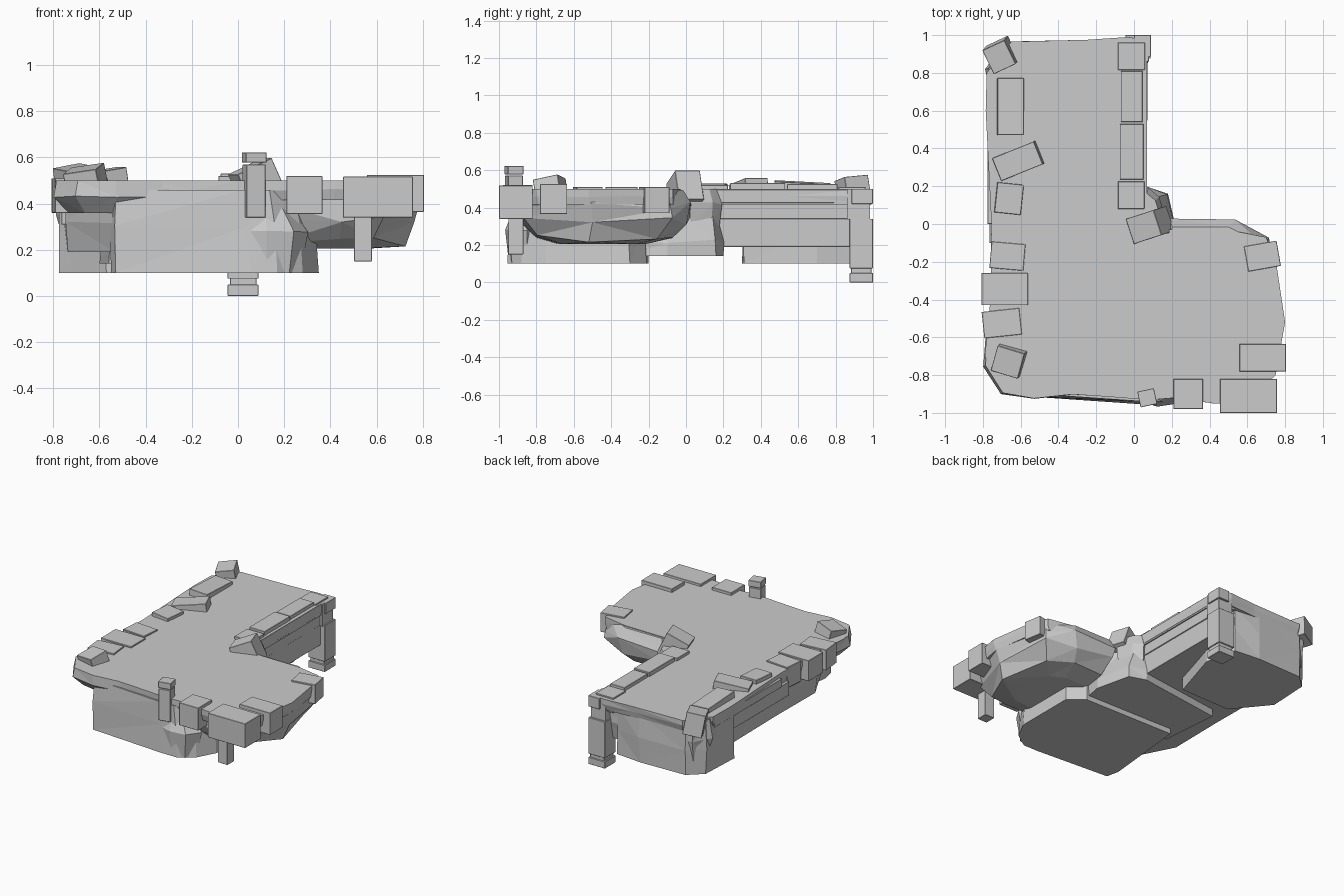
import bpy, bmesh, random
from math import radians
from mathutils import Matrix, Vector, Euler

random.seed(4)


def finish(bm, name):
    bmesh.ops.recalc_face_normals(bm, faces=bm.faces[:])
    me = bpy.data.meshes.new(name)
    bm.to_mesh(me)
    bm.free()
    ob = bpy.data.objects.new(name, me)
    bpy.context.collection.objects.link(ob)
    return ob


def rock(name, outline, levels, jitter=0.015):
    """Faceted loft: levels are (z, scale, centre x, centre y); first and last stay flat."""
    bm = bmesh.new()
    rings = []
    for k, (z, s, cx, cy) in enumerate(levels):
        inner = 0 < k < len(levels) - 1
        j = jitter if inner else 0
        rings.append([bm.verts.new((cx + (x - cx) * s + random.uniform(-j, j),
                                    cy + (y - cy) * s + random.uniform(-j, j),
                                    z + random.uniform(-j, j))) for x, y in outline])
    n = len(outline)
    for a, b in zip(rings, rings[1:]):
        for i in range(n):
            bm.faces.new((a[i], a[(i + 1) % n], b[(i + 1) % n], b[i]))
    sides = bm.faces[:]
    bm.faces.new(rings[0])
    bm.faces.new(rings[-1])
    if jitter:
        bmesh.ops.triangulate(bm, faces=sides)
    return finish(bm, name)


def block(name, x, y, z, size, rot=(0, 0, 0), bevel=0.002):
    """Cut stone centred at x, y, z with slightly worn edges."""
    bm = bmesh.new()
    m = (Matrix.Translation((x, y, z)) @ Euler([radians(r) for r in rot]).to_matrix().to_4x4()
         @ Matrix.Diagonal(Vector((*size, 1))))
    bmesh.ops.create_cube(bm, size=1, matrix=m)
    bmesh.ops.bevel(bm, geom=bm.edges[:], offset=bevel, segments=1, affect='EDGES')
    return finish(bm, name)


def span(name, x0, x1, y0, y1, z0, z1):
    """Upright block given by its limits."""
    return block(name, (x0 + x1) / 2, (y0 + y1) / 2, (z0 + z1) / 2,
                 (x1 - x0, y1 - y0, z1 - z0))


# L-shaped walking surface
top = [(-.78, .80), (-.785, .6), (-.755, 0), (-.76, -.4), (-.79, -.7), (-.70, -.88),
       (-.53, -.90), (-.35, -.90), (-.2, -.91), (0, -.925), (.1, -.93), (.22, -.92),
       (.42, -.95), (.6, -.95), (.75, -.8), (.8, -.52), (.755, -.22), (.70, -.07),
       (.52, -.035), (.18, -.03), (.07, .1), (.07, .97), (-.03, .99), (-.25, .975), (-.65, .965)]
rock("platform_slab", top, [(.5, 1, 0, 0), (.46, .998, 0, 0), (.415, .985, 0, 0)], .004)

# Main core running front to back
core = [(-.755, .78), (-.745, 0), (-.75, -.45), (-.54, -.86), (.05, -.91), (.2, -.75),
        (.2, -.1), (.05, .15), (.04, .93), (-.3, .94), (-.64, .94)]
rock("core_rock", core, [(.45, 1, -.3, 0), (.32, 1, -.3, 0), (.19, .97, -.3, 0)], .006)

# Foundation at the front
front = [(-.49, -.2), (-.55, -.82), (-.53, -.915), (.05, -.955), (.17, -.955),
         (.28, -.88), (.35, -.75), (.35, -.3), (.24, -.21)]
rock("front_foundation", front, [(.46, .95, -.5, -.6), (.3, .98, -.5, -.6),
                                 (.1, 1, -.3, -.5)], .006)
bulge = [(0, -.93), (.12, -.97), (.24, -.95), (.3, -.85), (.2, -.75), (.04, -.8)]
rock("front_bulge", bulge, [(.38, .6, .12, -.86), (.28, 1, .15, -.9), (.1, .8, .15, -.85)], .004)

# Lower middle step
middle = [(-.60, .11), (-.56, -.33), (.2, -.33), (.24, -.1), (.18, .16), (.06, .2)]
rock("middle_foundation", middle, [(.42, .85, -.4, 0), (.22, 1, -.4, 0), (.14, 1, -.4, 0)], .01)

# Foundation at the back
back = [(-.57, .3), (-.775, .55), (-.76, .86), (-.66, .95), (-.3, .96), (-.1, .94),
        (-.05, .7), (-.17, .31)]
rock("back_foundation", back, [(.45, 1, -.4, .6), (.28, 1.01, -.4, .6), (.1, 1, -.4, .6)], .008)

# Bulging rock beneath the side wing
wing = [(.12, -.86), (.45, -.9), (.66, -.88), (.79, -.5), (.72, -.08), (.52, .02),
        (.2, .02), (.1, -.3)]
rock("wing_rock", wing, [(.495, .93, .25, -.5), (.41, 1, .3, -.4), (.33, .97, .3, -.45),
                         (.235, .82, .32, -.5), (.205, .5, .32, -.45)], .02)

# Broken corner rocks
rock("back_left_rock", [(-.78, .82), (-.75, .66), (-.6, .85), (-.62, .96), (-.72, .95)],
     [(.49, .85, -.7, .86), (.36, 1, -.7, .86), (.2, .7, -.66, .84)])
rock("front_left_rock", [(-.785, -.6), (-.795, -.75), (-.7, -.90), (-.53, -.93), (-.25, -.9), (-.5, -.7)],
     [(.5, .97, -.5, -.7), (.43, 1, -.6, -.7), (.36, .75, -.55, -.65)], .006)
rock("inner_corner_rock", [(.04, .02), (.17, .02), (.13, .14), (.07, .19), (.03, .17)],
     [(.5, .75, .06, .08), (.42, 1, .06, .08), (.3, .9, .06, .08)], .006)

# Loose edge stones on the left: x, y, z, size, rotation
left = [(-.705, .895, .48, (.13, .14, .16), (5, -10, 25)),
        (-.655, .62, .485, (.14, .30, .1), (-3, 3, 0)),
        (-.61, .335, .49, (.24, .13, .1), (0, -9, 22)),
        (-.665, .135, .45, (.14, .16, .15), (0, 3, -6)),
        (-.67, -.17, .435, (.18, .14, .15), (0, 0, -5)),
        (-.685, -.345, .435, (.245, .17, .15), (0, 0, 0)),
        (-.70, -.525, .435, (.20, .14, .15), (0, 0, 6)),
        (-.655, -.72, .48, (.15, .14, .15), (12, -8, -17))]
for i, (x, y, z, size, rot) in enumerate(left):
    block(f"left_edge_stone_{i + 1}", x, y, z, size, rot)

# Stones around the wing and inner corner
span("front_stone_small", .21, .365, -.98, -.82, .355, .52)
span("front_stone_large", .455, .757, -1, -.82, .34, .517)
span("right_stone_front", .558, .805, -.78, -.635, .365, .525)
block("right_stone_back", .68, -.17, .44, (.175, .135, .14), (0, 0, 10))
block("inner_corner_stone", .085, -.005, .485, (.17, .14, .17), (0, -25, 18))

# Front post with cap, and hanging post
block("front_post", .07, -.92, .455, (.085, .08, .23), (0, 0, 12))
block("front_post_cap", .07, -.92, .60, (.09, .085, .045), (0, 0, 12))
span("hanging_post", .503, .58, -.95, -.87, .15, .345)

# Rail stones on the arm
for i, (x0, x1, y0, y1, z1) in enumerate([(-.085, .057, .815, .96, .51), (-.07, .045, .54, .81, .525),
                                          (-.075, .05, .235, .53, .53), (-.085, .055, .08, .225, .52)]):
    span(f"arm_rail_stone_{i + 1}", x0, x1, y0, y1, .4, z1)

# Stepped courses along both long walls
span("arm_beam_upper", -.02, .07, .1, .975, .425, .497)
span("arm_beam_middle", -.02, .06, .08, .96, .34, .425)
span("arm_wall", -.06, .055, .11, .9, .19, .34)
span("left_beam_upper", -.775, -.65, 0, .78, .41, .47)
span("left_beam_lower", -.765, -.65, -.1, .75, .31, .41)

# Corner pillar
span("pillar_head", -.04, .08, .86, .985, .335, .5)
span("pillar_top_slab", 0, .09, .885, 1, .42, .5)
span("pillar_shaft", -.045, .088, .875, 1, .075, .34)
span("pillar_neck", -.035, .08, .883, .992, .045, .08)
span("pillar_foot", -.045, .088, .875, 1, 0, .05)
